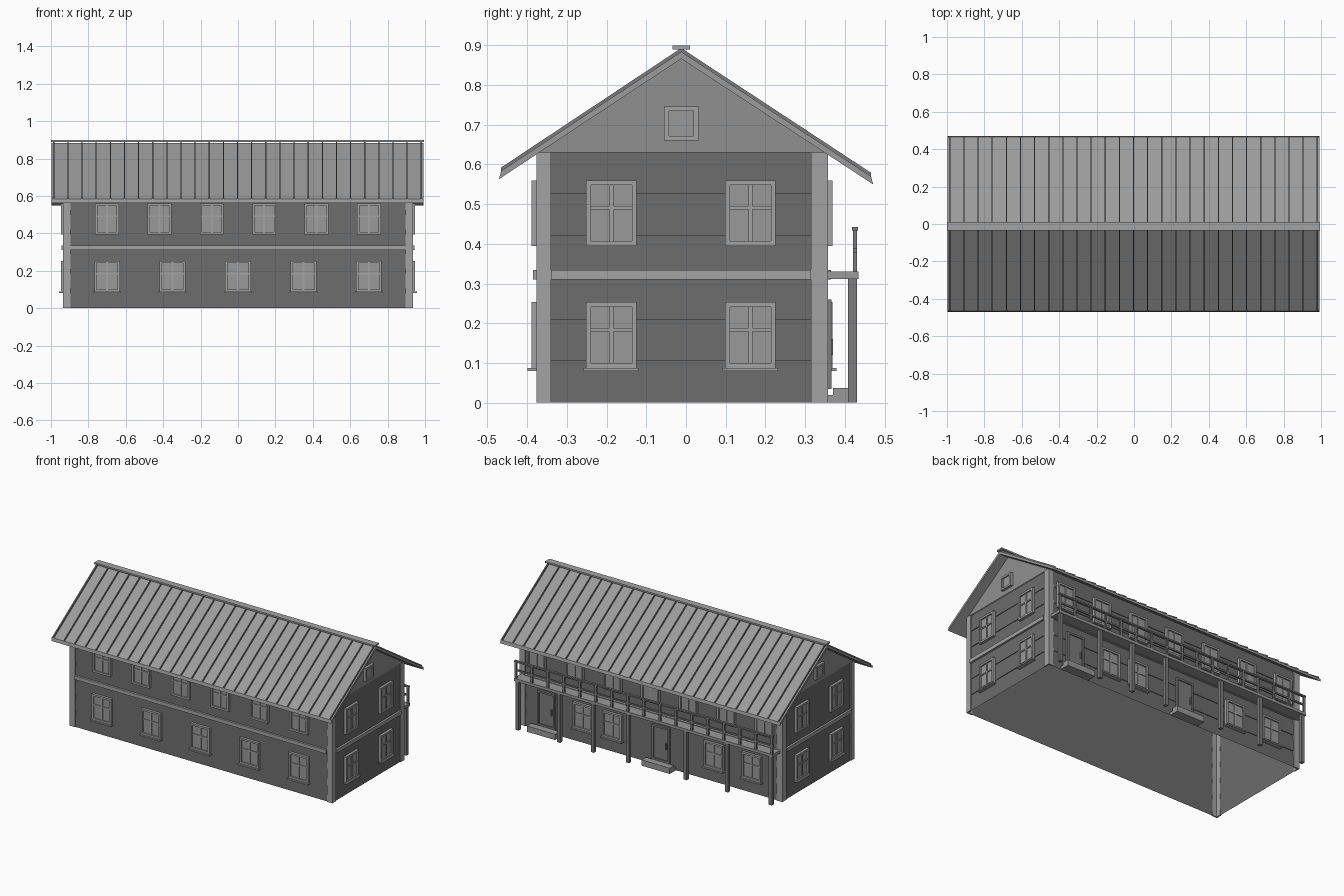
import bpy, bmesh
from mathutils import Vector

if "Cube" in bpy.data.objects:
    bpy.data.objects.remove(bpy.data.objects["Cube"])

YF, YB, X, YR = -0.372, 0.352, 0.93, -0.012   # wall planes and ridge line


def grey(name, v):
    m = bpy.data.materials.new(name)
    m.diffuse_color = (v, v, v, 1)
    m.use_nodes = True
    m.node_tree.nodes["Principled BSDF"].inputs["Base Color"].default_value = m.diffuse_color
    return m


WALL, TRIM, PANE, ROOF, DARK, GABLE = (grey(*a) for a in (
    ("wall_grey", 0.15), ("trim_grey", 0.37), ("pane_grey", 0.32),
    ("roof_grey", 0.33), ("dark_grey", 0.2), ("gable_grey", 0.28)))


def make(name, bm, mat):
    bmesh.ops.recalc_face_normals(bm, faces=bm.faces)
    me = bpy.data.meshes.new(name)
    bm.to_mesh(me)
    bm.free()
    me.materials.append(mat)
    ob = bpy.data.objects.new(name, me)
    bpy.context.collection.objects.link(ob)
    return ob


def box(bm, x0, x1, y0, y1, z0, z1):
    v = bmesh.ops.create_cube(bm, size=1)['verts']
    for p in v:
        p.co = Vector(((x0 + x1) / 2 + p.co.x * (x1 - x0),
                       (y0 + y1) / 2 + p.co.y * (y1 - y0),
                       (z0 + z1) / 2 + p.co.z * (z1 - z0)))


def wall_box(bm, side, u0, u1, d0, d1, z0, z1):
    # u runs along the wall, d is the distance outward from it
    if side == 'front':
        box(bm, u0, u1, YF - d1, YF - d0, z0, z1)
    elif side == 'back':
        box(bm, u0, u1, YB + d0, YB + d1, z0, z1)
    elif side == 'right':
        box(bm, X + d0, X + d1, u0, u1, z0, z1)
    else:
        box(bm, -X - d1, -X - d0, u0, u1, z0, z1)


def frame(bm, side, u, w, z0, z1, t, d):
    h = w / 2
    wall_box(bm, side, u - h, u - h + t, 0, d, z0, z1)
    wall_box(bm, side, u + h - t, u + h, 0, d, z0, z1)
    wall_box(bm, side, u - h + t, u + h - t, 0, d, z0, z0 + t)
    wall_box(bm, side, u - h + t, u + h - t, 0, d, z1 - t, z1)


def window(frames, panes, side, u, z0, z1, w=0.127, sill=False):
    frame(frames, side, u, w, z0, z1, 0.012, 0.017)
    wall_box(panes, side, u - w / 2 + .01, u + w / 2 - .01, 0, 0.008, z0 + .01, z1 - .01)
    zt = z0 + (z1 - z0) * 0.58
    wall_box(frames, side, u - .005, u + .005, 0, 0.013, z0 + .012, z1 - .012)
    wall_box(frames, side, u - w / 2 + .012, u + w / 2 - .012, 0, 0.013, zt - .004, zt + .004)
    if sill:
        wall_box(frames, side, u - w / 2 - .006, u + w / 2 + .006, 0, 0.027, z0 - .008, z0)


# Open-bottomed wall shell with slightly lapped planks
bm = bmesh.new()
rings = []
n = 6
for i in range(n):
    for z, o in ((0.63 * i / n, 0.0), (0.63 * (i + 1) / n, -0.004)):
        rings.append([bm.verts.new(c) for c in (
            (-X - o, YF - o, z), (X + o, YF - o, z), (X + o, YB + o, z), (-X - o, YB + o, z))])
for a, b in zip(rings, rings[1:]):
    for k in range(4):
        bm.faces.new((a[k], a[(k + 1) % 4], b[(k + 1) % 4], b[k]))
make("walls", bm, WALL)

# Gable triangles
bm = bmesh.new()
for s in (1, -1):
    bm.faces.new([bm.verts.new((s * X, y, z)) for y, z in
                  ((YF, .63), (YB, .63), (YR, .872))][::s])
ob = make("gables", bm, GABLE)

# L-shaped corner boards on the outside, and storey band between them
bm = bmesh.new()
for s in (-1, 1):
    for y0, y1, inner in ((-0.377, -0.34, YF), (0.315, 0.357, YB)):
        xa, xb = sorted((s * (X - .004), s * 0.935))
        box(bm, xa, xb, y0, y1, 0, 0.63)
        xa, xb = sorted((s * 0.895, s * (X - .004)))
        ya, yb = (y0, YF + .004) if inner == YF else (YB - .004, y1)
        box(bm, xa, xb, ya, yb, 0, 0.63)
make("corner_boards", bm, TRIM)
bm = bmesh.new()
for side in ('front', 'back'):
    wall_box(bm, side, -0.895, 0.895, 0, 0.013, 0.31, 0.334)
for side in ('left', 'right'):
    wall_box(bm, side, -0.34, 0.315, 0, 0.013, 0.31, 0.334)
make("storey_band", bm, TRIM)

# Windows on all sides
fr, pn = bmesh.new(), bmesh.new()
for u in (-.7, -.35, 0, .35, .7):
    window(fr, pn, 'front', u, 0.088, 0.253, 0.137, True)
for u in (-.7, -.42, -.14, .14, .42, .7):
    window(fr, pn, 'front', u, 0.395, 0.56)
for u in (-.72, -.45, .27, .48):
    window(fr, pn, 'back', u, 0.088, 0.253, 0.137, True)
for i in range(7):
    window(fr, pn, 'back', (i - 3) * 0.27, 0.395, 0.56)
for side in ('left', 'right'):
    for u in (-.188, .162):
        window(fr, pn, side, u, 0.088, 0.253, 0.127, True)
        window(fr, pn, side, u, 0.395, 0.56)
    frame(fr, side, YR, 0.086, 0.66, 0.746, 0.012, 0.017)
    wall_box(pn, side, YR - .033, YR + .033, 0, 0.009, 0.67, 0.736)
make("window_frames", fr, TRIM)
make("window_panes", pn, PANE)

# Doors with steps
dr, st = bmesh.new(), bmesh.new()
for u in (0.74, -0.075):
    frame(dr, 'back', u, 0.125, 0.035, 0.26, 0.012, 0.015)
    wall_box(dr, 'back', u - .055, u + .055, 0, 0.008, 0.04, 0.25)
    wall_box(dr, 'back', u - .042, u - .036, 0, 0.018, 0.12, 0.16)
    box(st, u - .1, u + .1, YB, 0.37, 0, 0.02)
    box(st, u - .1, u + .1, 0.37, 0.415, 0, 0.037)
make("doors", dr, DARK)
make("door_steps", st, PANE)

# Balcony deck, support posts and railing
bm = bmesh.new()
box(bm, -0.92, 0.92, YB, 0.434, 0.312, 0.33)
make("balcony_deck", bm, PANE)
bm = bmesh.new()
for u in (.90, .605, .365, .115, -.295, -.588, -.90):
    box(bm, u - .011, u + .011, 0.408, 0.43, 0, 0.312)
make("balcony_posts", bm, DARK)
bm = bmesh.new()
for i in range(17):
    u = -0.91 + i * 1.82 / 16
    box(bm, u - .006, u + .006, 0.42, 0.431, 0.33, 0.436)
box(bm, -0.92, 0.92, 0.418, 0.433, 0.434, 0.443)
box(bm, -0.92, 0.92, 0.421, 0.430, 0.378, 0.388)
make("balcony_railing", bm, DARK)


# Roof slopes: slab plus standing seams, swept along x
def slope(bm, x0, x1, yz):
    a = [bm.verts.new((x0, y, z)) for y, z in yz]
    b = [bm.verts.new((x1, y, z)) for y, z in yz]
    bm.faces.new(a)
    bm.faces.new(b)
    for k in range(4):
        j = (k + 1) % 4
        bm.faces.new((a[k], a[j], b[j], b[k]))


slab, seams = bmesh.new(), bmesh.new()
for ye, ze in ((-0.466, 0.583), (0.466, 0.570)):
    s = 1 if ye > 0 else -1
    slope(slab, -0.998, 0.992, [(YR, 0.884), (ye, ze), (ye + s * .005, ze - .02), (YR, 0.866)])
    for i in range(27):
        x = -0.985 + i * 1.965 / 26
        slope(seams, x - .003, x + .003,
              [(YR, 0.882), (ye, ze - .002), (ye, ze + .009), (YR, 0.893)])
make("roof_slopes", slab, ROOF)
make("roof_seams", seams, DARK)

# Ridge cap
bm = bmesh.new()
box(bm, -1, 0.995, YR - .022, YR + .022, 0.889, 0.899)
make("ridge_cap", bm, TRIM)
